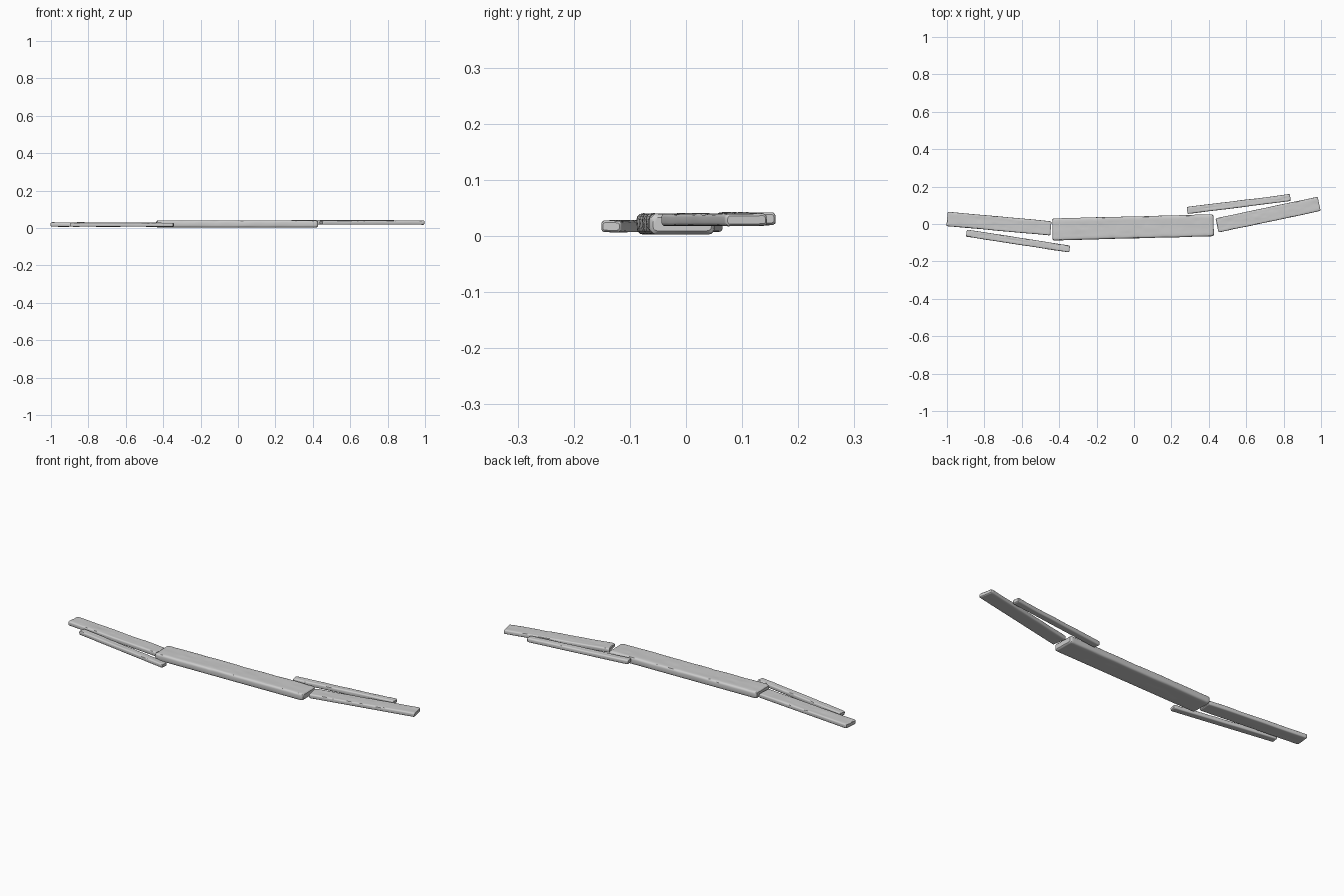
import bpy, bmesh, math
from mathutils import Vector, Matrix, noise

if "Cube" in bpy.data.objects:
    bpy.data.objects.remove(bpy.data.objects["Cube"])


def section(w, h, r, across=8):
    # rounded-rectangle outline with extra points over the top and bottom faces
    pts = []
    for cx, cy, a0 in ((1, 1, 0), (-1, 1, 90), (-1, -1, 180), (1, -1, 270)):
        for k in range(4):
            a = math.radians(a0 + 30 * k)
            pts.append(Vector((cx * (w / 2 - r) + r * math.cos(a),
                               cy * (h / 2 - r) + r * math.sin(a))))
        if cx == cy:
            for k in range(1, across):
                pts.append(Vector((cx * (w / 2 - r) * (1 - 2 * k / across), cy * h / 2)))
    return pts


def plank(name, centre, length, width, z0, z1, angle, seed, rings=72):
    h = z1 - z0
    r = h * 0.28
    outline = section(width, h, r)
    # ring stations, with shrunken rings at both ends for the worn edge
    half = length / 2
    inner = [(-half + r + (length - 2 * r) * i / rings, 0) for i in range(rings + 1)]
    stations = [(-half, r * 0.6), (-half + r * 0.4, r * 0.15)] + inner + \
               [(half - r * 0.4, r * 0.15), (half, r * 0.6)]
    bm = bmesh.new()
    loops = []
    for x, inset in stations:
        loop = []
        for p in outline:
            y = p.x * (1 - 2 * inset / width)
            z = p.y * (1 - 2 * inset / h)
            # weathering: long soft waves plus shallow grain pits on top
            n = noise.noise(Vector((x * 9, y * 30, z * 30 + seed * 7.3)))
            grain = noise.noise(Vector((x * 22, y * 130, seed * 3.1)))
            y += 0.0015 * n * p.x / (width / 2)
            if p.y > 0:
                z += 0.0015 * n - 0.003 * max(0, grain - 0.2)
            else:
                z += 0.0008 * n
            loop.append(bm.verts.new((x, y, z)))
        loops.append(loop)
    m = len(outline)
    for a, b in zip(loops, loops[1:]):
        for i in range(m):
            bm.faces.new((a[i], a[(i + 1) % m], b[(i + 1) % m], b[i]))
    bm.faces.new(loops[0])
    bm.faces.new(loops[-1])
    bmesh.ops.recalc_face_normals(bm, faces=bm.faces)
    me = bpy.data.meshes.new(name)
    bm.to_mesh(me)
    bm.free()
    ob = bpy.data.objects.new(name, me)
    bpy.context.collection.objects.link(ob)
    ob.matrix_world = Matrix.Translation((*centre, (z0 + z1) / 2)) @ \
        Matrix.Rotation(math.radians(angle), 4, 'Z')
    ob.select_set(True)
    bpy.context.view_layer.objects.active = ob


# broad centre plank
plank("centre_plank", (-0.005, -0.018), 0.862, 0.117, 0.003, 0.040, 1.5, 1, 100)
# medium planks continuing to each side
plank("left_plank", (-0.722, 0.002), 0.557, 0.076, 0.007, 0.030, -5.2, 2)
plank("right_plank", (0.717, 0.050), 0.558, 0.077, 0.018, 0.040, 11.9, 3)
# narrow splinter slats alongside
plank("left_slat", (-0.620, -0.091), 0.558, 0.037, 0.007, 0.028, -8.7, 4)
plank("right_slat", (0.560, 0.107), 0.556, 0.037, 0.019, 0.042, 7.1, 5)

bpy.ops.object.shade_smooth_by_angle(angle=math.radians(35))
